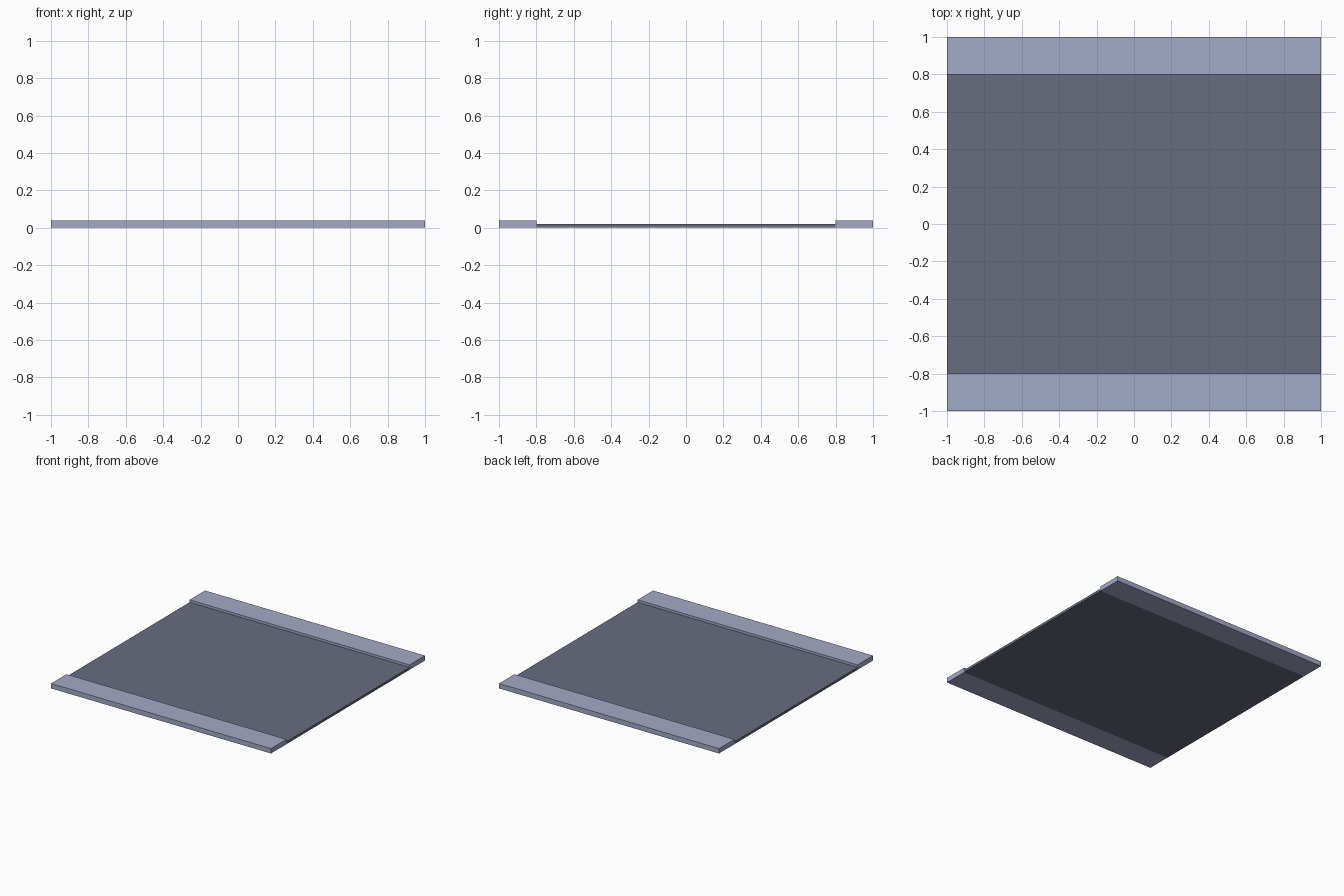
import bpy, bmesh

if "Cube" in bpy.data.objects:
    bpy.data.objects.remove(bpy.data.objects["Cube"])


def material(name, rgb):
    m = bpy.data.materials.new(name)
    m.diffuse_color = (*rgb, 1)
    m.use_nodes = True
    m.node_tree.nodes["Principled BSDF"].inputs["Base Color"].default_value = m.diffuse_color
    return m


pavement_mat = material("pale blue pavement", (0.37, 0.40, 0.58))
asphalt_mat = material("dark grey asphalt", (0.138, 0.15, 0.21))


def box(name, y0, y1, z0, z1, mat):
    """Full-width box spanning x -1..1 between the given y and z limits."""
    bm = bmesh.new()
    bmesh.ops.create_cube(bm, size=1)
    for v in bm.verts:
        v.co = (v.co.x * 2, y1 if v.co.y > 0 else y0, z1 if v.co.z > 0 else z0)
    me = bpy.data.meshes.new(name)
    bm.to_mesh(me)
    bm.free()
    me.materials.append(mat)
    ob = bpy.data.objects.new(name, me)
    bpy.context.collection.objects.link(ob)
    return ob


# Road surface between the pavements
box("road_surface", -0.8, 0.8, 0, 0.02, asphalt_mat)

# Raised pavement along each side
box("front_pavement", -1, -0.8, 0, 0.04, pavement_mat)
box("back_pavement", 0.8, 1, 0, 0.04, pavement_mat)
